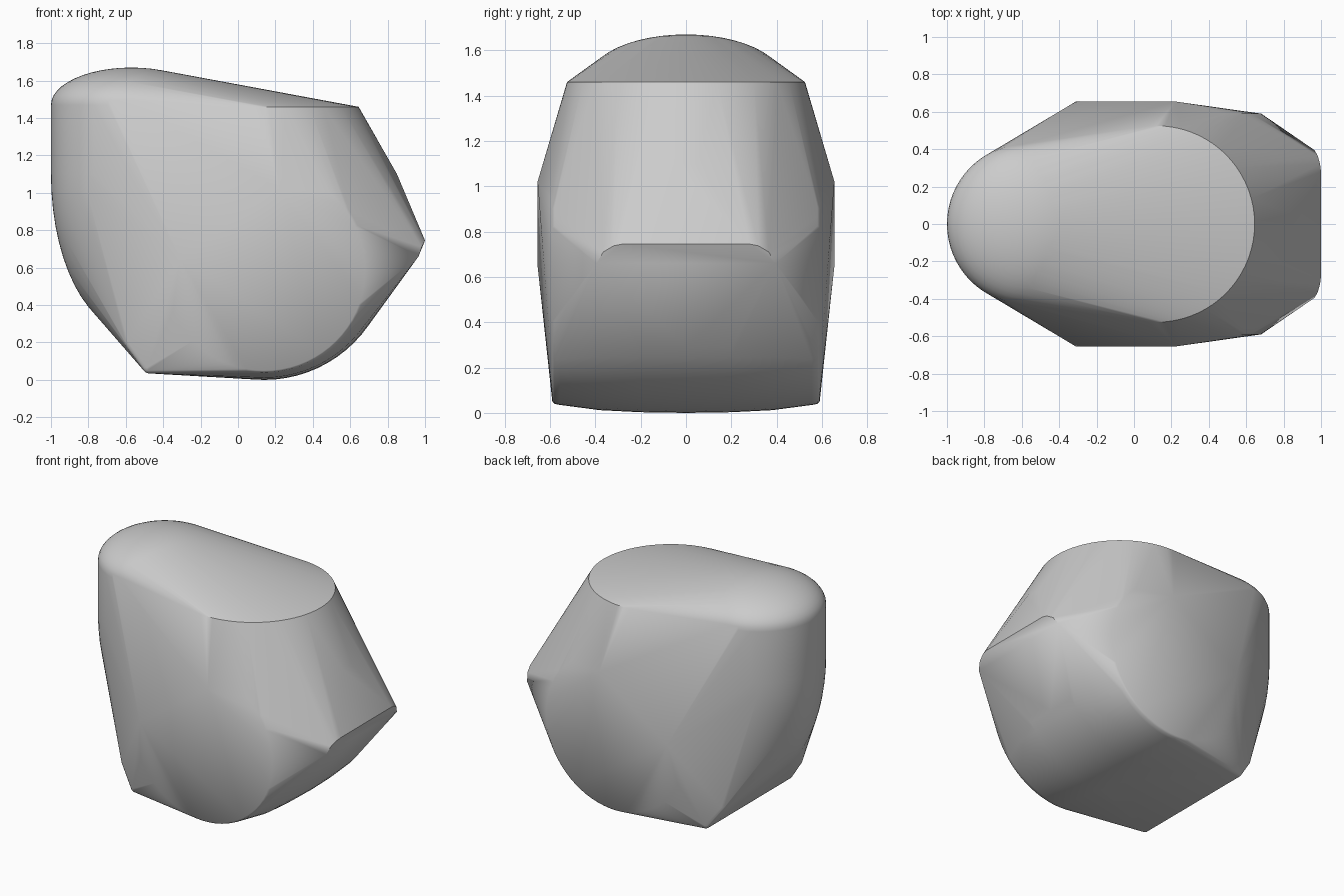
import bpy, bmesh
from math import sin, cos, pi, radians
from mathutils import Vector

cube = bpy.data.objects.get("Cube")
if cube:
    bpy.data.objects.remove(cube, do_unlink=True)

grey = bpy.data.materials.new("stone grey")
grey.use_nodes = True
grey.diffuse_color = (0.6, 0.6, 0.6, 1)
grey.node_tree.nodes["Principled BSDF"].inputs["Base Color"].default_value = (0.6, 0.6, 0.6, 1)

bm = bmesh.new()


def ellipsoid(centre, radii, rings=16, steps=48, low=-1, high=1):
    """Points on a latitude band of an ellipsoid; low/high run pole to pole."""
    for i in range(rings + 1):
        lat = (low + (high - low) * i / rings) * pi / 2
        count = 1 if abs(cos(lat)) < 1e-4 else steps
        for k in range(count):
            a = 2 * pi * k / steps
            n = Vector((cos(lat) * cos(a), cos(lat) * sin(a), sin(lat)))
            bm.verts.new(Vector(centre) + n * Vector(radii))


def ring(place, steps=72):
    for k in range(steps):
        a = 2 * pi * k / steps
        bm.verts.new(place(cos(a), sin(a)))


def pair(x, y, z, r=0.0):
    """A corner on both sides, rounded by a small ball when r is given."""
    for side in (1, -1):
        if r:
            ellipsoid((x, side * y, z), (r, r, r), 6, 10)
        else:
            bm.verts.new((x, side * y, z))


# Domed end: shallow cap above, long taper below
ellipsoid((-0.57, 0, 1.47), (0.43, 0.43, 0.2), 12, 64, 0, 1)
ellipsoid((-0.57, 0, 1.1), (0.43, 0.43, 0.84), 14, 64, -1, 0)

# Flat upper disc with a crisp rim
ring(lambda c, s: (0.12 + 0.525 * c, 0.525 * s, 1.46))

# Crowned barrel across the bottom, closed by the side discs
for y, z, r in ((0, 0.68, 0.68), (0.2, 0.676, 0.673), (0.38, 0.665, 0.653),
                (0.555, 0.6, 0.565), (0.58, 0.592, 0.552), (0.59, 0.59, 0.54)):
    for side in ((1, -1) if y else (1,)):
        ring(lambda c, s: (0.14 + r * c, side * y, z + r * s))

# Raised side corners
pair(0.22, 0.655, 1.02)
pair(-0.31, 0.655, 0.65)

# Pointed end edge with rounded corners, and the ridge above it
pair(1.0, 0.28, 0.745)
pair(0.995, 0.32, 0.737)
pair(0.982, 0.365, 0.71)
pair(0.965, 0.395, 0.66)
pair(0.85, 0.05, 1.1)

# Lower corners under the domed end
pair(-0.478, 0.46, 0.065, 0.03)
pair(-0.58, 0.42, 0.205, 0.03)

# Wrap everything in one taut skin
result = bmesh.ops.convex_hull(bm, input=bm.verts[:], use_existing_faces=False)
bmesh.ops.delete(bm, geom=[v for v in bm.verts if not v.link_faces], context='VERTS')
bmesh.ops.remove_doubles(bm, verts=bm.verts[:], dist=0.002)
bmesh.ops.recalc_face_normals(bm, faces=bm.faces[:])

mesh = bpy.data.meshes.new("faceted_body")
bm.to_mesh(mesh)
bm.free()
mesh.materials.append(grey)
body = bpy.data.objects.new("faceted_body", mesh)
bpy.context.collection.objects.link(body)

for other in bpy.context.selected_objects:
    other.select_set(False)
body.select_set(True)
bpy.context.view_layer.objects.active = body
bpy.ops.object.shade_smooth_by_angle(angle=radians(40))
